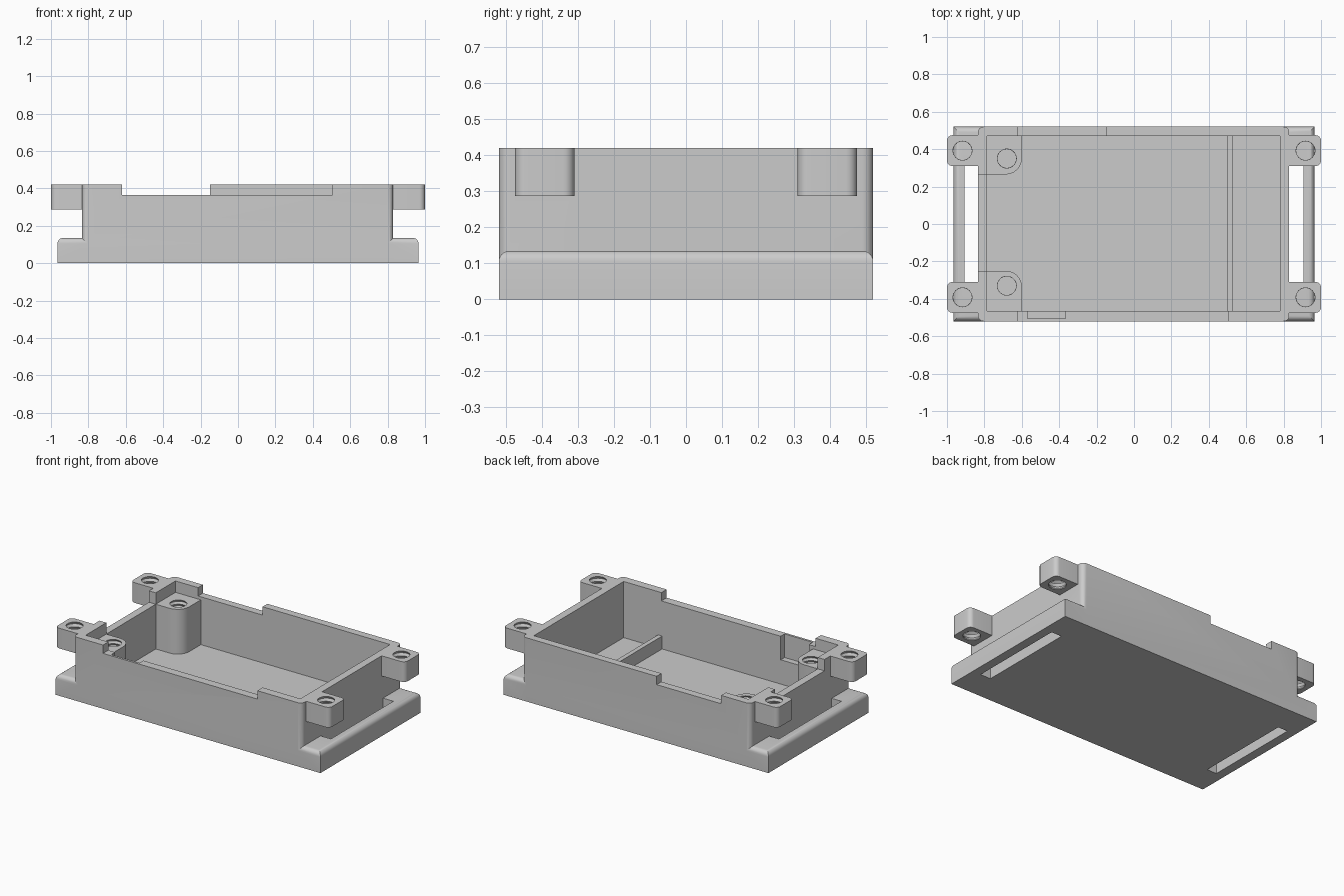
import bpy, bmesh, math
from mathutils import Vector

if "Cube" in bpy.data.objects:
    bpy.data.objects.remove(bpy.data.objects["Cube"], do_unlink=True)

grey = bpy.data.materials.new("light_grey_plastic")
grey.use_nodes = True
grey.diffuse_color = (0.6, 0.6, 0.6, 1)
bsdf = next(n for n in grey.node_tree.nodes if n.type == 'BSDF_PRINCIPLED')
bsdf.inputs["Base Color"].default_value = grey.diffuse_color


def finish(name, bm):
    bmesh.ops.recalc_face_normals(bm, faces=bm.faces)
    mesh = bpy.data.meshes.new(name)
    bm.to_mesh(mesh)
    bm.free()
    mesh.materials.append(grey)
    ob = bpy.data.objects.new(name, mesh)
    bpy.context.collection.objects.link(ob)
    return ob


def box(name, x, y, z, radius=0, pick=None):
    """Box from three ranges; edges accepted by pick(middle, direction) are rounded."""
    bm = bmesh.new()
    bmesh.ops.create_cube(bm, size=1)
    for v in bm.verts:
        v.co = Vector([r[0] if c < 0 else r[1] for c, r in zip(v.co, (x, y, z))])
    if radius:
        edges = []
        for e in bm.edges:
            a, b = (v.co for v in e.verts)
            if pick((a + b) / 2, (b - a).normalized()):
                edges.append(e)
        bmesh.ops.bevel(bm, geom=edges, offset=radius, segments=6,
                        profile=0.5, affect='EDGES')
    return finish(name, bm)


def threaded_cutter(x, y, bottom, top, radius=0.05, groove=0.009, pitch=0.03):
    """Round cutter whose wall zigzags like a screw thread."""
    bm = bmesh.new()
    steps = 2 * round((top - bottom) / pitch)
    previous = None
    for i in range(steps + 1):
        r = radius + groove * (i % 2)
        z = bottom + (top - bottom) * i / steps
        angles = [math.tau * k / 32 for k in range(32)]
        ring = [bm.verts.new((x + r * math.cos(a), y + r * math.sin(a), z)) for a in angles]
        if previous:
            for k in range(32):
                j = (k + 1) % 32
                bm.faces.new((previous[k], previous[j], ring[j], ring[k]))
        else:
            bm.faces.new(ring)
        previous = ring
    bm.faces.new(previous)
    return finish("thread_cutter", bm)


def combine(target, tool, operation):
    mod = target.modifiers.new(operation.lower(), 'BOOLEAN')
    mod.operation = operation
    mod.solver = 'EXACT'
    mod.object = tool
    bpy.context.view_layer.objects.active = target
    bpy.ops.object.modifier_apply(modifier=mod.name)
    bpy.data.objects.remove(tool, do_unlink=True)


def smooth(ob):
    bpy.ops.object.select_all(action='DESELECT')
    ob.select_set(True)
    bpy.context.view_layer.objects.active = ob
    bpy.ops.object.shade_smooth_by_angle(angle=math.radians(30))


def upright(mid, d):
    return abs(d.z) > 0.9


rim, ledge, low_rim = 0.42, 0.365, 0.345

# Tray body with a rounded mounting flange
tray = box("tray_body", (-0.835, 0.83), (-0.52, 0.52), (0, rim), 0.03, upright)
flange = box("flange", (-0.965, 0.965), (-0.52, 0.52), (0, 0.135), 0.03,
             lambda mid, d: mid.z > 0.13)
combine(tray, flange, 'UNION')

# Corner ears
for sx in (-1, 1):
    for sy in (-1, 1):
        ear = box("ear", sorted((sx * 0.80, sx)), sorted((sy * 0.31, sy * 0.475)),
                  (0.287, rim), 0.03,
                  lambda mid, d: upright(mid, d) and abs(mid.x) > 0.95)
        combine(tray, ear, 'UNION')

# Cavity, rim notches, inner wall pocket and strap slots
cuts = [
    ((-0.785, 0.78), (-0.465, 0.47), (0.05, 0.6)),
    ((-0.62, 0.505), (-0.6, -0.4), (ledge, 0.6)),
    ((-0.62, -0.15), (0.4, 0.6), (ledge, 0.6)),
    ((-0.9, -0.7), (-0.25, 0.265), (low_rim, 0.6)),
    ((-0.57, -0.365), (-0.505, -0.4), (0.21, 0.6)),
    ((-0.905, -0.835), (-0.325, 0.325), (-0.1, 0.2)),
    ((0.83, 0.905), (-0.325, 0.325), (-0.1, 0.2)),
]
for ranges in cuts:
    combine(tray, box("cutter", *ranges), 'DIFFERENCE')

# Threaded holes through the ears
for x in (-0.917, 0.917):
    for y in (-0.392, 0.392):
        combine(tray, threaded_cutter(x, y, 0.26, rim + 0.001), 'DIFFERENCE')
smooth(tray)

# Screw posts in two inner corners
for name, y, hole_y in (("front_screw_post", (-0.475, -0.25), -0.33),
                        ("back_screw_post", (0.265, 0.48), 0.35)):
    post = box(name, (-0.795, -0.6), y, (0.04, low_rim), 0.085,
               lambda mid, d: upright(mid, d) and mid.x > -0.7 and abs(mid.y) < 0.3)
    combine(post, threaded_cutter(-0.68, hole_y, 0.12, low_rim + 0.001), 'DIFFERENCE')
    smooth(post)

# Low divider across the floor
box("divider_rib", (0.5, 0.53), (-0.475, 0.48), (0.04, 0.135))
